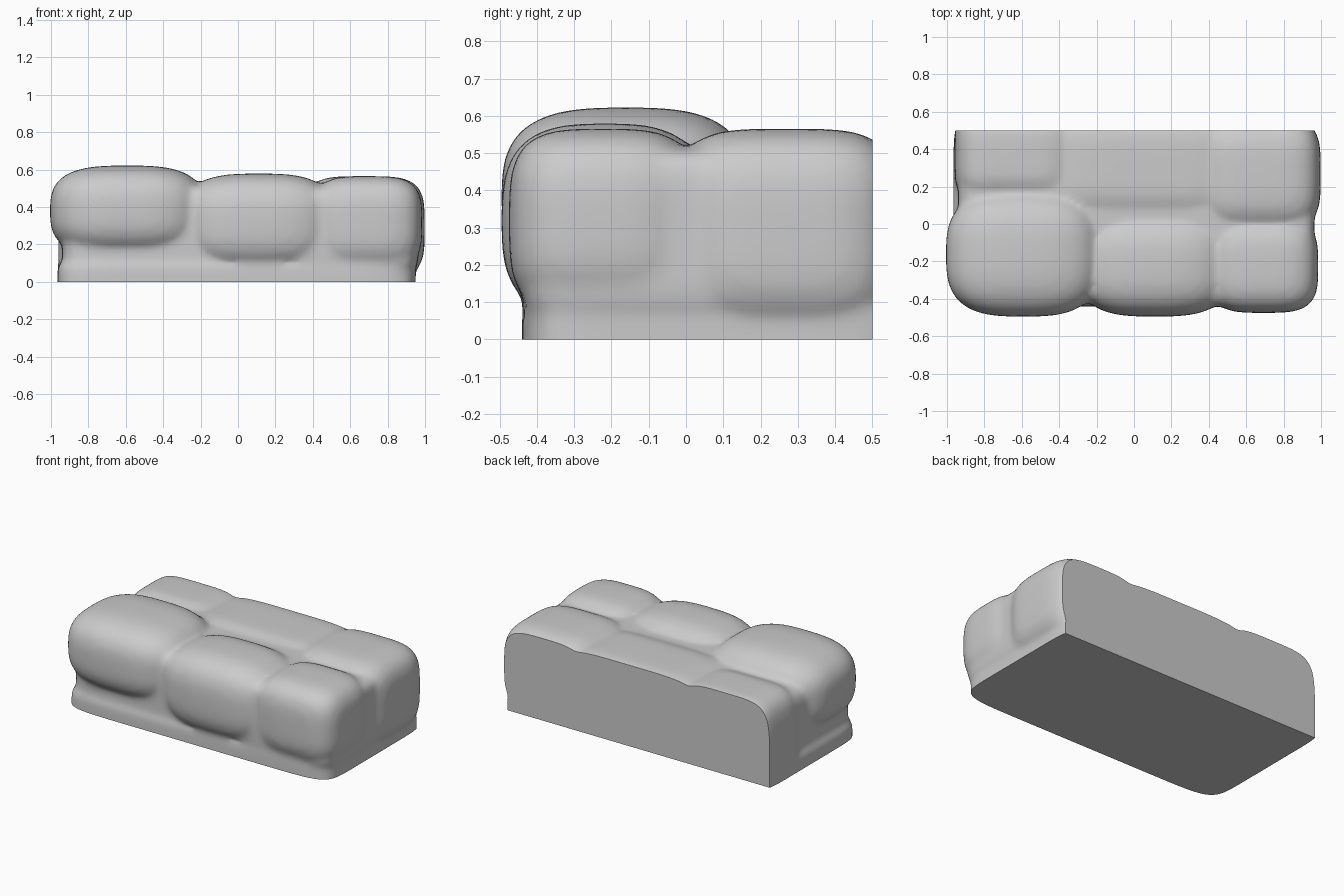
import bpy, bmesh
from mathutils import Vector

if "Cube" in bpy.data.objects:
    bpy.data.objects.remove(bpy.data.objects["Cube"])


def stone(name, x, y, z, n):
    """Rounded block (superellipsoid) filling the given x, y, z ranges."""
    centre = Vector([(r[0] + r[1]) / 2 for r in (x, y, z)])
    half = [(r[1] - r[0]) / 2 for r in (x, y, z)]
    bm = bmesh.new()
    bmesh.ops.create_cube(bm, size=2)
    bmesh.ops.subdivide_edges(bm, edges=bm.edges[:], cuts=23, use_grid_fill=True)
    for v in bm.verts:
        d = v.co.normalized()
        r = sum(abs(c) ** n for c in d) ** (-1 / n)
        v.co = centre + Vector([c * r * h for c, h in zip(d, half)])
    mesh = bpy.data.meshes.new(name)
    bm.to_mesh(mesh)
    bm.free()
    obj = bpy.data.objects.new(name, mesh)
    bpy.context.collection.objects.link(obj)
    return obj


stones = [
    # core, right end and footing
    stone("stone_block", (-0.94, 0.94), (-0.425, 0.56), (-0.3, 0.52), 11),
    stone("right_end", (0.2, 0.965), (-0.44, 0.56), (0.04, 0.52), 8),
    stone("footing", (-0.965, 0.95), (-0.44, 0.6), (-0.13, 0.12), 11),
    # front row
    stone("front_left", (-1.005, -0.18), (-0.495, 0.17), (0.14, 0.625), 3),
    stone("front_middle", (-0.30, 0.52), (-0.495, 0.06), (0.06, 0.582), 3),
    stone("front_right", (0.40, 0.985), (-0.475, 0.03), (0.07, 0.568), 3.6),
    # back row
    stone("back_left", (-0.96, -0.30), (0.13, 0.60), (-0.3, 0.543), 5),
    stone("back_middle", (-0.50, 0.60), (0.02, 0.60), (-0.2, 0.543), 5),
    stone("back_right", (0.35, 0.998), (-0.03, 0.57), (0.02, 0.568), 4),
]

# melt the stones together
for s in stones:
    s.select_set(True)
block = stones[0]
bpy.context.view_layer.objects.active = block
bpy.ops.object.join()
remesh = block.modifiers.new("melt", "REMESH")
remesh.mode = "VOXEL"
remesh.voxel_size = 0.018
smooth = block.modifiers.new("soften", "SMOOTH")
smooth.factor = 0.5
smooth.iterations = 10
for name in ("melt", "soften"):
    bpy.ops.object.modifier_apply(modifier=name)

# flat back and flat underside
bm = bmesh.new()
bm.from_mesh(block.data)
for co, no in (((0, 0.5, 0), (0, 1, 0)), ((0, 0, 0.003), (0, 0, -1))):
    geom = bm.verts[:] + bm.edges[:] + bm.faces[:]
    bmesh.ops.bisect_plane(bm, geom=geom, plane_co=co, plane_no=no, clear_outer=True)
    rim = [e for e in bm.edges if e.is_boundary]
    bmesh.ops.holes_fill(bm, edges=rim, sides=0)
bmesh.ops.recalc_face_normals(bm, faces=bm.faces[:])
bmesh.ops.translate(bm, verts=bm.verts[:], vec=(0, 0, -0.003))
bm.to_mesh(block.data)
bm.free()
bpy.ops.object.shade_smooth_by_angle(angle=0.7)
